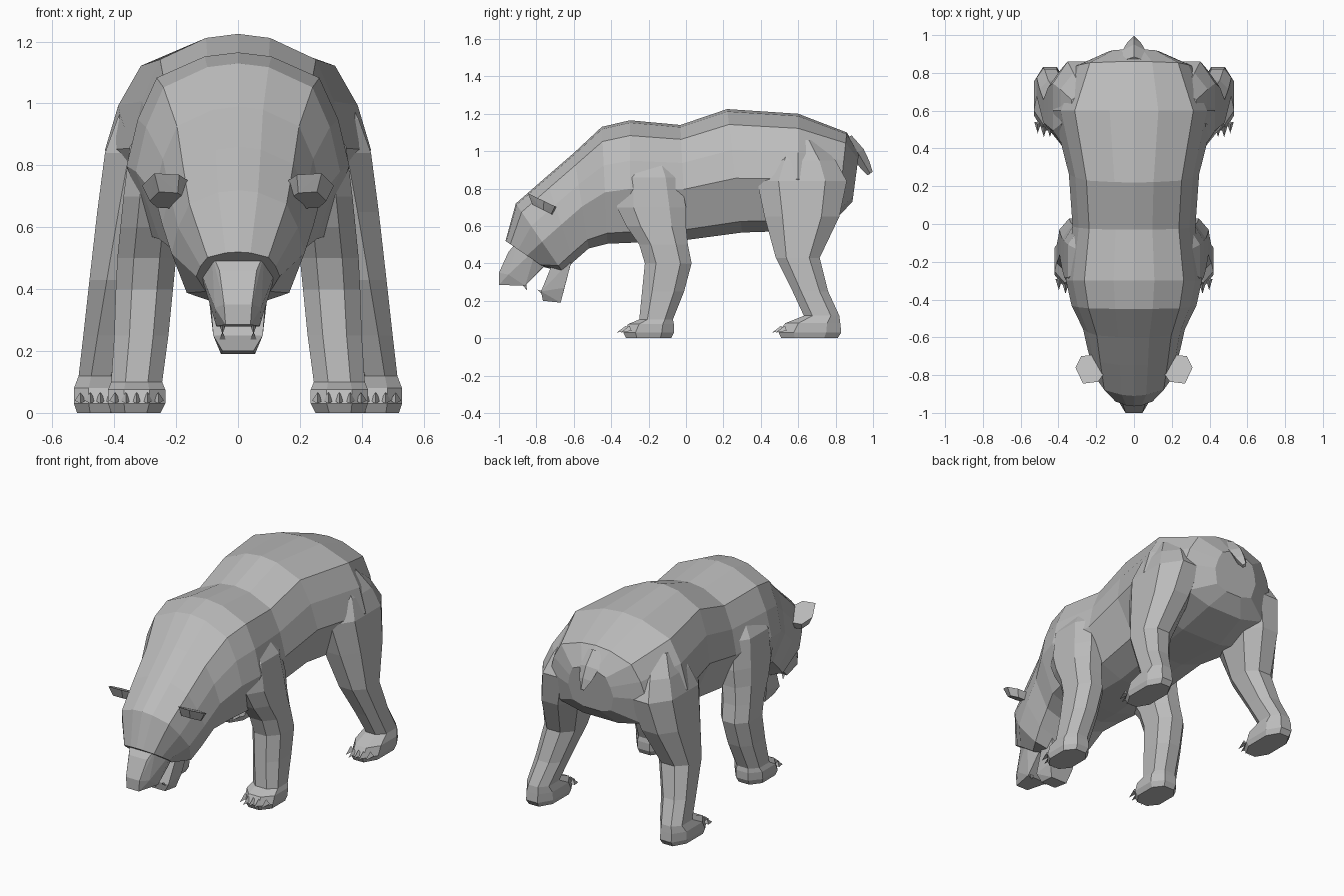
import bpy, bmesh
from mathutils import Vector

if "Cube" in bpy.data.objects:
    bpy.data.objects.remove(bpy.data.objects["Cube"])

fur = bpy.data.materials.new("grey fur")
fur.diffuse_color = (0.5, 0.5, 0.5, 1)
fur.use_nodes = True
fur.node_tree.nodes["Principled BSDF"].inputs["Base Color"].default_value = fur.diffuse_color


def finish(bm, name):
    bmesh.ops.recalc_face_normals(bm, faces=bm.faces)
    mesh = bpy.data.meshes.new(name)
    bm.to_mesh(mesh)
    bm.free()
    mesh.materials.append(fur)
    obj = bpy.data.objects.new(name, mesh)
    bpy.context.collection.objects.link(obj)
    return obj


def loft(name, rings):
    """Skin a list of closed rings and cap both ends."""
    bm = bmesh.new()
    loops = [[bm.verts.new(p) for p in ring] for ring in rings]
    n = len(loops[0])
    for a, b in zip(loops, loops[1:]):
        for i in range(n):
            j = (i + 1) % n
            bm.faces.new((a[i], a[j], b[j], b[i]))
    bm.faces.new(loops[0])
    bm.faces.new(loops[-1])
    return finish(bm, name)


def hull(name, points):
    bm = bmesh.new()
    verts = [bm.verts.new(p) for p in points]
    bmesh.ops.convex_hull(bm, input=verts)
    loose = [v for v in bm.verts if not v.link_faces]
    bmesh.ops.delete(bm, geom=loose, context='VERTS')
    return finish(bm, name)


def fuse(base, part):
    """Weld a part into the base so that no surface is left inside."""
    mod = base.modifiers.new("weld", 'BOOLEAN')
    mod.operation, mod.solver, mod.object = 'UNION', 'EXACT', part
    bpy.context.view_layer.update()
    deps = bpy.context.evaluated_depsgraph_get()
    mesh = bpy.data.meshes.new_from_object(base.evaluated_get(deps))
    base.modifiers.clear()
    base.data = mesh
    bpy.data.objects.remove(part)


def both_sides(points):
    return [(s * x, y, z) for x, y, z in points for s in (1, -1)]


def spike(name, base, tip, r):
    """Small three-sided claw or tooth."""
    base, tip = Vector(base), Vector(tip)
    side = Vector((1, 0, 0))
    up = (tip - base).normalized().cross(side)
    hull(name, [base + side * r - up * r * .6, base - side * r - up * r * .6,
                base + up * r, tip])


# Body, neck and head: half cross-section as (width share, share of the way down)
HALF = [(0.30, 0.02), (0.73, 0.125), (0.90, 0.33), (1.0, 0.56), (0.77, 0.91), (0.32, 1.0)]


def body_ring(yt, zt, yb, zb, w, low):
    def pt(f, t):
        f *= low if t > .9 else 1
        return (f * w, yt + (yb - yt) * t, zt + (zb - zt) * t)
    return ([pt(0, 0)] + [pt(f, t) for f, t in HALF]
            + [pt(-f, t) for f, t in reversed(HALF)])


# top y, top z, bottom y, bottom z, half width, underside width factor
BODY = [
    (0.925, 0.99, 0.89, 0.73, 0.15, 1.1),
    (0.86, 1.10, 0.81, 0.645, 0.32, 1.15),
    (0.60, 1.20, 0.60, 0.575, 0.43, 1),
    (0.22, 1.225, 0.30, 0.565, 0.345, .95),
    (-0.03, 1.14, 0.00, 0.525, 0.325, .95),
    (-0.30, 1.165, -0.30, 0.51, 0.36, 1),
    (-0.45, 1.13, -0.42, 0.505, 0.33, 1),
    (-0.60, 0.99, -0.52, 0.48, 0.27, 1),
    (-0.75, 0.86, -0.60, 0.41, 0.245, 1),
    (-0.91, 0.72, -0.66, 0.355, 0.215, 1),
    (-0.965, 0.52, -0.76, 0.38, 0.135, 1),
]
body = loft("body", [body_ring(*r) for r in BODY])

# Muzzle, lower jaw and teeth
muzzle = hull("muzzle", both_sides([
    (.085, -.90, .52), (.13, -.80, .48), (.06, -.95, .46), (.045, -1.0, .35),
    (.075, -.95, .34), (.04, -1.0, .285), (.07, -.86, .28), (.085, -.78, .37),
    (.08, -.72, .42)]))
jaw = hull("lower_jaw", both_sides([
    (.10, -.61, .42), (.09, -.72, .385), (.08, -.775, .25), (.05, -.765, .20),
    (.055, -.67, .19), (.08, -.65, .27)]))
for s in (1, -1):
    spike("upper_tooth", (s * .05, -.86, .285), (s * .05, -.85, .255), .012)
    spike("lower_tooth", (s * .05, -.765, .24), (s * .05, -.795, .26), .012)

# Tail
tail = loft("tail", [[(-w, y, z), (0, y + d, z + d * .7), (w, y, z), (0, y - d, z - d * .7)]
                     for y, z, w, d in [(.85, 1.06, .10, .035), (.92, .99, .06, .03),
                                        (.955, .93, .04, .025), (.985, .88, .012, .013)]])
parts = [muzzle, jaw, tail]

# Ears: tilted slabs rising towards the front, rooted in the head
EAR = [(.15, -.78), (.20, -.69), (.28, -.70), (.31, -.76), (.27, -.845), (.19, -.835)]
for s in (1, -1):
    top = [(s * x, y, .70 - (y + .69) * .48) for x, y in EAR]
    low = [(s * (.225 + (x - .23) * .75), y * .7 - .23, .66 - (y + .69) * .35) for x, y in EAR]
    parts.append(hull("ear", top + low))


# Legs: z, front y, back y, inner x, outer x
def leg_ring(z, y0, y1, x0, x1, s):
    cx, cy = (x1 - x0) * .28, (y1 - y0) * .24
    pts = [(x0 + cx, y0), (x1 - cx, y0), (x1, y0 + cy), (x1, y1 - cy),
           (x1 - cx, y1), (x0 + cx, y1), (x0, y1 - cy), (x0, y0 + cy)]
    return [(s * x, y, z) for x, y in pts]


FRONT = [(1.0, -.26, -.12, .12, .26), (.86, -.36, -.03, .16, .35), (.70, -.37, .00, .18, .37),
         (.60, -.32, .00, .19, .38), (.50, -.25, .01, .20, .39), (.40, -.22, .03, .21, .395),
         (.25, -.235, -.01, .225, .40), (.10, -.25, -.07, .245, .41),
         (.075, -.31, -.065, .235, .42), (.03, -.335, -.065, .235, .42), (0, -.32, -.08, .25, .41)]
HIND = [(1.06, .52, .70, .12, .33), (.95, .44, .80, .14, .39), (.84, .38, .86, .15, .43),
        (.65, .42, .82, .21, .455), (.43, .48, .715, .28, .48), (.25, .57, .76, .335, .50),
        (.12, .63, .82, .37, .515), (.08, .53, .825, .36, .53), (.03, .495, .83, .36, .53),
        (0, .51, .81, .37, .52)]
for name, rings in (("front_leg", FRONT), ("hind_leg", HIND)):
    _, toe, _, x0, x1 = rings[-2]
    for s in (1, -1):
        parts.append(loft(name, [leg_ring(*r, s) for r in rings]))
        # Five claws across each paw
        for i in range(5):
            x = s * (x0 + (x1 - x0) * (.12 + .19 * i))
            y = toe + (.02 if i in (0, 4) else 0)
            spike("claw", (x, y + .02, .05), (x, y - .035, .03), .018)

# Join limbs, head parts and tail into one skin
for part in parts:
    fuse(body, part)
